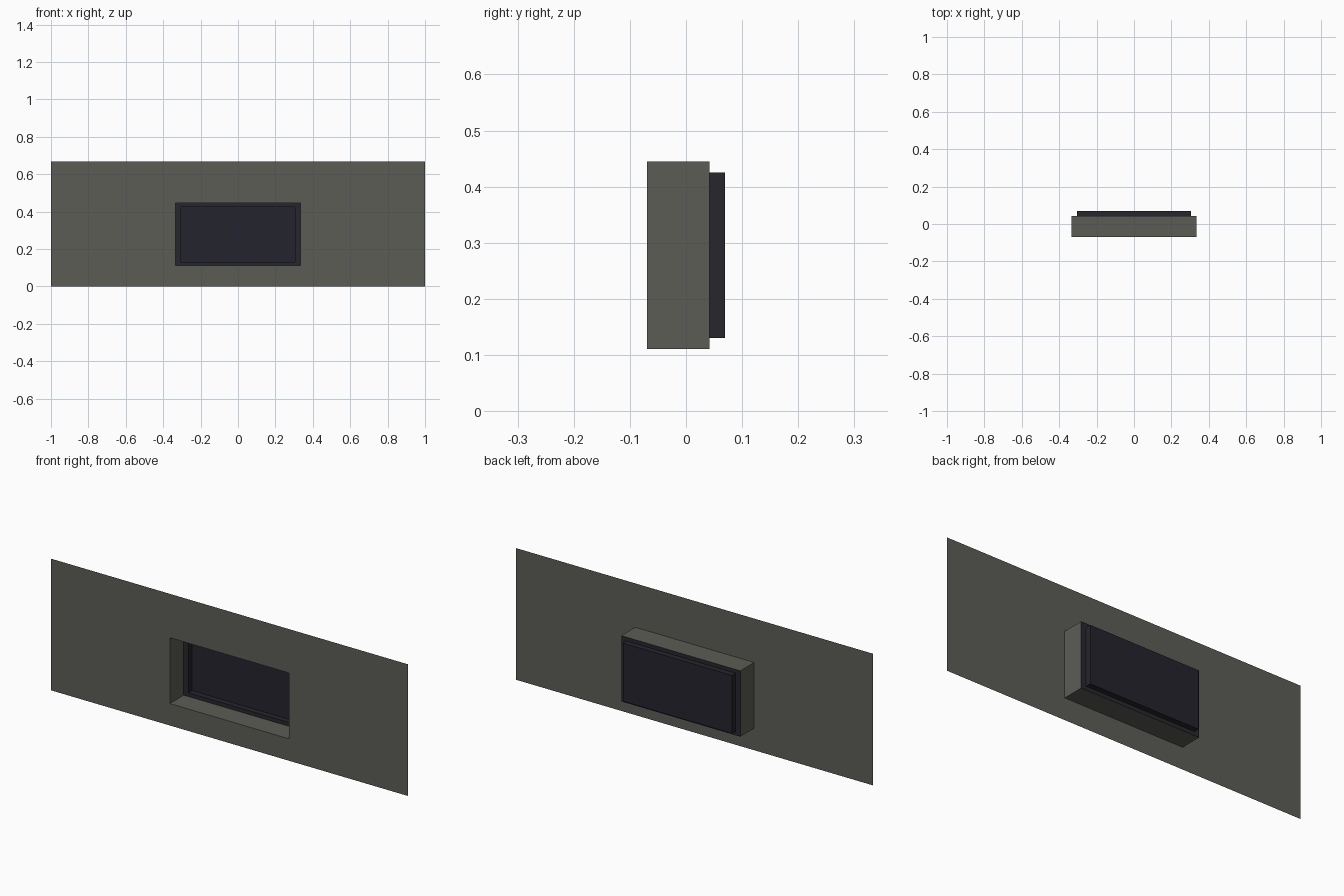
import bpy, bmesh

if "Cube" in bpy.data.objects:
    bpy.data.objects.remove(bpy.data.objects["Cube"])


def material(name, rgb):
    m = bpy.data.materials.new(name)
    m.diffuse_color = (*rgb, 1.0)
    m.use_nodes = True
    m.node_tree.nodes["Principled BSDF"].inputs["Base Color"].default_value = m.diffuse_color
    return m


WALL = material("warm grey wall", (0.107, 0.107, 0.094))
FRAME = material("dark frame", (0.019, 0.019, 0.027))
GLASS = material("dark glass", (0.017, 0.017, 0.026))


def loop(bm, hx, z0, z1, y):
    """Rectangle of four vertices facing the front at depth y."""
    return [bm.verts.new(p) for p in
            ((-hx, y, z0), (hx, y, z0), (hx, y, z1), (-hx, y, z1))]


def sheet(name, rects, mat, cap=False):
    """Bridge successive rectangles with quads; optionally fill the last."""
    bm = bmesh.new()
    loops = [loop(bm, *r) for r in rects]
    for a, b in zip(loops, loops[1:]):
        for i in range(4):
            j = (i + 1) % 4
            bm.faces.new((a[i], a[j], b[j], b[i]))
    if cap:
        bm.faces.new(loops[-1])
    me = bpy.data.meshes.new(name)
    bm.to_mesh(me)
    bm.free()
    me.materials.append(mat)
    ob = bpy.data.objects.new(name, me)
    bpy.context.collection.objects.link(ob)
    return ob


U = 1 / 36                                  # basic module
FRONT, MID, BACK = -2.5 * U, 1.5 * U, 2.5 * U
outer = (1.0, 0.0, 24 * U)
opening = (12 * U, 4 * U, 16 * U)
pane = (11 * U, 4.7 * U, 15.3 * U)

# Wall sheet with opening, and the reveal running back from it
sheet("wall_panel", [(*outer, FRONT), (*opening, FRONT)], WALL)
sheet("window_reveal", [(*opening, FRONT), (*opening, MID)], WALL)

# Frame ring stepping back to the glass
sheet("window_frame", [(*opening, MID), (*pane, MID), (*pane, BACK)], FRAME)
sheet("window_glass", [(*pane, BACK)], GLASS, cap=True)
